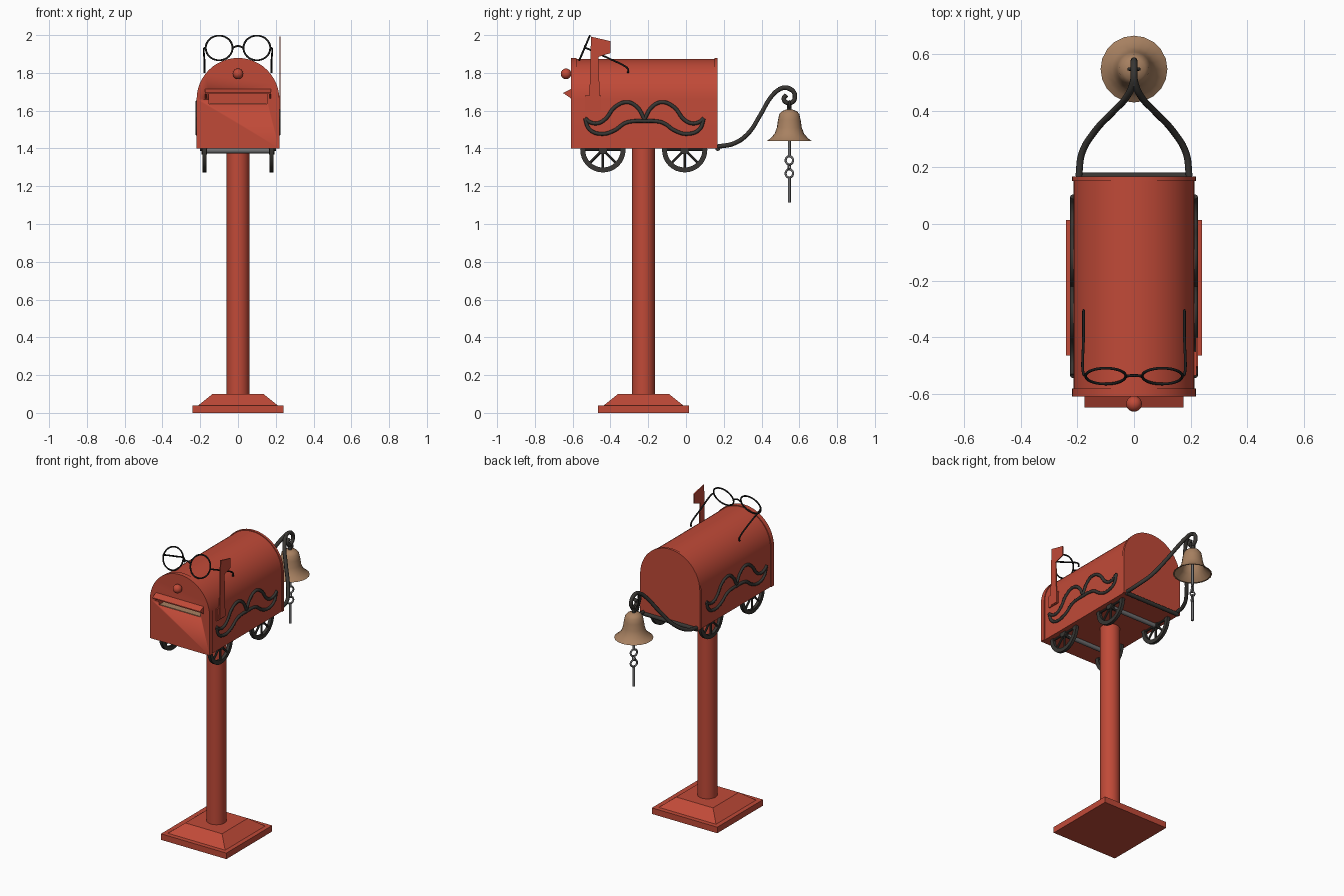
import bpy, bmesh, math
from mathutils import Vector, Matrix

if "Cube" in bpy.data.objects:
    bpy.data.objects.remove(bpy.data.objects["Cube"])


def material(name, rgb):
    m = bpy.data.materials.new(name)
    m.diffuse_color = (*rgb, 1)
    m.use_nodes = True
    m.node_tree.nodes["Principled BSDF"].inputs["Base Color"].default_value = m.diffuse_color
    return m


RED = material("post red", (0.53, 0.068, 0.039))
TAN = material("bell bronze", (0.39, 0.22, 0.12))
IRON = material("dark iron", (0.04, 0.037, 0.033))
BLACK = material("black wire", (0.012, 0.012, 0.012))
STEEL = material("grey steel", (0.16, 0.16, 0.165))


def finish(ob, name, mat, angle=35):
    ob.name = name
    ob.data.materials.clear()
    ob.data.materials.append(mat)
    bpy.ops.object.select_all(action='DESELECT')
    ob.select_set(True)
    bpy.context.view_layer.objects.active = ob
    bpy.ops.object.shade_smooth_by_angle(angle=math.radians(angle))
    return ob


def from_bmesh(bm, name, mat):
    bmesh.ops.recalc_face_normals(bm, faces=bm.faces)
    me = bpy.data.meshes.new(name)
    bm.to_mesh(me)
    bm.free()
    ob = bpy.data.objects.new(name, me)
    bpy.context.collection.objects.link(ob)
    return finish(ob, name, mat)


def loft(rings, name, mat):
    """Skin closed rings of points and cap both ends."""
    bm = bmesh.new()
    vs = [[bm.verts.new(p) for p in r] for r in rings]
    n = len(vs[0])
    for a, b in zip(vs, vs[1:]):
        for i in range(n):
            bm.faces.new((a[i], a[(i + 1) % n], b[(i + 1) % n], b[i]))
    bm.faces.new(vs[0])
    bm.faces.new(vs[-1])
    return from_bmesh(bm, name, mat)


def box(name, mat, x, y, z):
    return loft([[(x[0], y[0], h), (x[1], y[0], h), (x[1], y[1], h), (x[0], y[1], h)] for h in z], name, mat)


def rod(name, mat, a, b, r, sides=16):
    a, b = Vector(a), Vector(b)
    bpy.ops.mesh.primitive_cylinder_add(vertices=sides, radius=r, depth=(b - a).length, location=(a + b) / 2)
    ob = bpy.context.object
    ob.rotation_euler = (b - a).to_track_quat('Z', 'Y').to_euler()
    return finish(ob, name, mat)


def torus(name, mat, loc, rot, R, r, n=32, m=8):
    bpy.ops.mesh.primitive_torus_add(location=loc, rotation=rot, major_radius=R, minor_radius=r,
                                     major_segments=n, minor_segments=m)
    return finish(bpy.context.object, name, mat, 60)


def tube(name, mat, pts, r):
    cu = bpy.data.curves.new(name, 'CURVE')
    cu.dimensions = '3D'
    cu.bevel_depth, cu.bevel_resolution, cu.resolution_u, cu.use_fill_caps = r, 2, 6, True
    sp = cu.splines.new('BEZIER')
    sp.bezier_points.add(len(pts) - 1)
    for bp, p in zip(sp.bezier_points, pts):
        bp.co = p
        bp.handle_left_type = bp.handle_right_type = 'AUTO'
    ob = bpy.data.objects.new(name, cu)
    bpy.context.collection.objects.link(ob)
    bpy.ops.object.select_all(action='DESELECT')
    ob.select_set(True)
    bpy.context.view_layer.objects.active = ob
    bpy.ops.object.convert(target='MESH')
    return finish(bpy.context.object, name, mat, 60)


# Base and post
PY = -0.225


def square(h, z):
    return [(sx * h, PY + sy * h, z) for sx, sy in ((-1, -1), (1, -1), (1, 1), (-1, 1))]


loft([square(0.24, 0), square(0.24, 0.04)], "base_slab", RED)
loft([square(0.21, 0.04), square(0.135, 0.1)], "base_taper", RED)
rod("post", RED, (0, PY, 0.09), (0, PY, 1.41), 0.06, 32)


# Arched box with a raised lip at each end
def arch(r, y):
    arc = [(r * math.cos(math.pi * i / 24), y, 1.66 + r * math.sin(math.pi * i / 24)) for i in range(25)]
    return [(r, y, 1.4)] + arc + [(-r, y, 1.4)]


body = loft([arch(r, y) for r, y in ((0.219, -0.61), (0.219, -0.58), (0.214, -0.58),
                                     (0.214, 0.152), (0.219, 0.152), (0.219, 0.168))], "mailbox_body", RED)

# Letter slot cut into the front
cutter = box("slot_cutter", RED, (-0.153, 0.153), (-0.65, -0.53), (1.635, 1.695))
cutter.hide_render = True
cutter.hide_set(True)
cut = body.modifiers.new("slot", 'BOOLEAN')
cut.object, cut.operation, cut.solver = cutter, 'DIFFERENCE', 'EXACT'
box("slot_floor", TAN, (-0.152, 0.152), (-0.605, -0.531), (1.634, 1.639))

# Hood over the slot, with triangular cheeks
loft([[(x, -0.608, 1.715), (x, -0.648, 1.695), (x, -0.648, 1.688), (x, -0.608, 1.708)]
      for x in (-0.175, 0.175)], "slot_hood", RED)
for s in (-1, 1):
    loft([[(s * x, -0.608, 1.712), (s * x, -0.648, 1.692), (s * x, -0.608, 1.664)]
          for x in (0.168, 0.175)], "hood_cheek", RED)

# Door knob
bpy.ops.mesh.primitive_uv_sphere_add(segments=20, ring_count=12, radius=0.028, location=(0, -0.635, 1.795))
finish(bpy.context.object, "door_knob", RED, 60)

# Signal flag on the right side
flag = [(-0.513, 1.605), (-0.455, 1.605), (-0.463, 1.885), (-0.40, 1.905), (-0.40, 1.968), (-0.503, 1.992)]
loft([[(x, y, z) for y, z in flag] for x in (0.219, 0.226)], "signal_flag", RED)
box("flag_bracket", RED, (0.21, 0.221), (-0.535, -0.45), (1.6, 1.68))

# Moustache outline on both sides
upper = [(0.315, 1.56), (0.29, 1.54), (0.25, 1.533), (0.21, 1.553), (0.155, 1.62), (0.092, 1.645),
         (0.04, 1.62), (0, 1.555)]
lower = [(0.315, 1.56), (0.29, 1.50), (0.225, 1.477), (0.16, 1.495), (0.10, 1.535), (0.05, 1.545), (0, 1.545)]
for side in (-1, 1):
    for half in (-1, 1):
        for line in (upper, lower):
            tube("moustache_line", IRON, [(side * 0.216, -0.22 + half * d, z) for d, z in line], 0.01)

# Wheels and axles
WZ = 1.393
for wy in (-0.44, -0.007):
    rod("axle", STEEL, (-0.18, wy, WZ - 0.005), (0.18, wy, WZ - 0.005), 0.014)
    for s in (-1, 1):
        bm = bmesh.new()
        prof = [(0.12, -0.01), (0.12, 0.01), (0.094, 0.01), (0.094, -0.01)]
        n = 32
        vs = [[bm.verts.new((s * 0.177 + dx, wy + R * math.cos(2 * math.pi * i / n),
                             WZ + R * math.sin(2 * math.pi * i / n))) for R, dx in prof] for i in range(n)]
        for i in range(n):
            a, b = vs[i], vs[(i + 1) % n]
            for k in range(4):
                bm.faces.new((a[k], a[(k + 1) % 4], b[(k + 1) % 4], b[k]))
        from_bmesh(bm, "wheel_rim", IRON)
        rod("wheel_hub", IRON, (s * 0.164, wy, WZ), (s * 0.192, wy, WZ), 0.024)
        for k in range(8):
            t = k * math.pi / 4
            rod("wheel_spoke", IRON, (s * 0.177, wy, WZ),
                (s * 0.177, wy + 0.1 * math.cos(t), WZ + 0.1 * math.sin(t)), 0.007, 8)

# Bell hanger: two arms from a cross bar merging into a curled hook
arm = [(0.195, 0.168, 1.41), (0.184, 0.25, 1.425), (0.14, 0.325, 1.475), (0.075, 0.395, 1.58),
       (0.025, 0.45, 1.672), (0.006, 0.49, 1.71)]
hook = [(0, 0.525, 1.722), (0, 0.562, 1.708), (0, 0.577, 1.675), (0, 0.562, 1.645), (0, 0.532, 1.643),
        (0, 0.518, 1.665), (0, 0.533, 1.683)]
for s in (-1, 1):
    tube("hanger_arm", IRON, [(s * x, y, z) for x, y, z in arm] + hook[:2], 0.012)
tube("hanger_hook", IRON, [(0, 0.49, 1.712)] + hook, 0.012)
rod("hanger_bar", IRON, (-0.2, 0.168, 1.4), (0.2, 0.168, 1.4), 0.013)

# Bell
BY = 0.547
profile = [(0.118, 1.44), (0.10, 1.453), (0.078, 1.478), (0.066, 1.51), (0.06, 1.55), (0.053, 1.582),
           (0.04, 1.597), (0.016, 1.606)]
inner = [(0.006, 1.59), (0.045, 1.58), (0.054, 1.53), (0.07, 1.478), (0.11, 1.441)]


def ring(r, z, n=20):
    return [(r * math.cos(2 * math.pi * i / n), BY + r * math.sin(2 * math.pi * i / n), z) for i in range(n)]


loft([ring(r, z) for r, z in inner[:1] + inner[1:] + profile], "bell", TAN)
rod("bell_pin", IRON, (0, BY, 1.6), (0, BY, 1.63), 0.012)
torus("bell_loop", IRON, (0, BY, 1.632), (math.pi / 2, 0, 0), 0.018, 0.006, 16)

# Clapper: rod, two chain rings and a pull bar
rod("clapper_rod", STEEL, (0, BY, 1.59), (0, BY, 1.36), 0.008, 12)
for z, turn in ((1.337, 1.1), (1.268, 1.1)):
    torus("chain_ring", STEEL, (0, BY, z), (math.pi / 2, 0, turn), 0.022, 0.006, 20)
torus("chain_link", STEEL, (0, BY, 1.302), (math.pi / 2, 0, -0.4), 0.014, 0.005, 16)
rod("pull_bar", STEEL, (0, BY, 1.25), (0, BY, 1.115), 0.008, 12)

# Spectacles leaning back on the roof
lean = math.pi / 2 - math.atan2(0.059, 0.138)
for s in (-1, 1):
    torus("lens_frame", BLACK, (s * 0.1, -0.537, 1.932), (lean, 0, 0), 0.071, 0.005, 40)
    tube("temple", BLACK, [(s * 0.17, -0.537, 1.935), (s * 0.178, -0.53, 1.932), (s * 0.178, -0.39, 1.868),
                           (s * 0.178, -0.325, 1.836), (s * 0.178, -0.307, 1.82), (s * 0.178, -0.307, 1.8)], 0.005)
tube("bridge", BLACK, [(-0.03, -0.537, 1.932), (0, -0.535, 1.942), (0.03, -0.537, 1.932)], 0.005)
